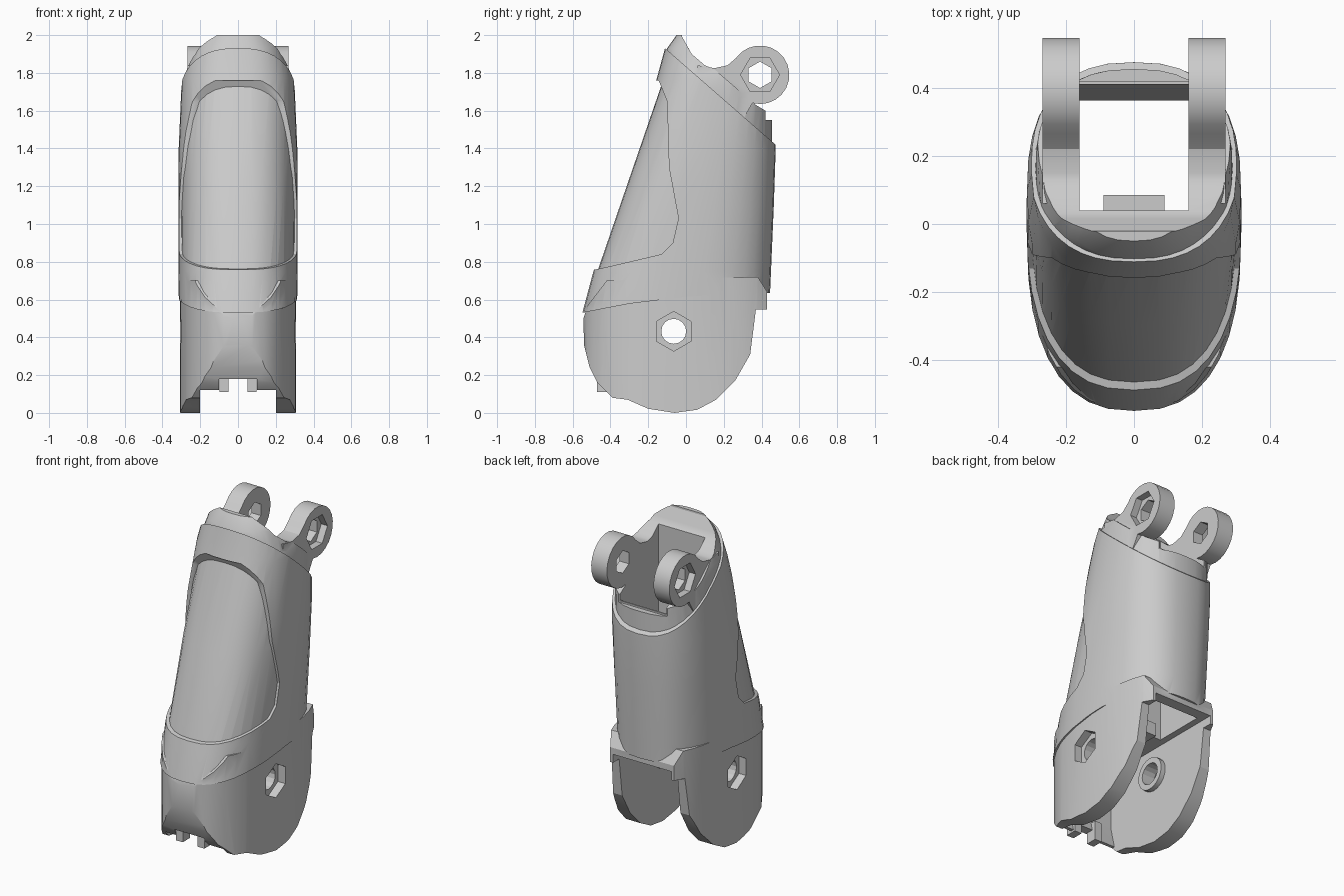
import bpy, bmesh, math

if "Cube" in bpy.data.objects:
    bpy.data.objects.remove(bpy.data.objects["Cube"])


def finish(bm, name):
    bmesh.ops.recalc_face_normals(bm, faces=bm.faces)
    me = bpy.data.meshes.new(name)
    bm.to_mesh(me)
    bm.free()
    ob = bpy.data.objects.new(name, me)
    bpy.context.collection.objects.link(ob)
    return ob


def prism(name, pts, x0, x1):
    """Side outline (y, z) extruded along x."""
    bm = bmesh.new()
    a = [bm.verts.new((x0, y, z)) for y, z in pts]
    b = [bm.verts.new((x1, y, z)) for y, z in pts]
    bm.faces.new(a)
    bm.faces.new(b[::-1])
    for i in range(len(pts)):
        j = (i + 1) % len(pts)
        bm.faces.new((a[i], a[j], b[j], b[i]))
    return finish(bm, name)


def box(name, x0, x1, y0, y1, z0, z1):
    return prism(name, [(y0, z0), (y1, z0), (y1, z1), (y0, z1)], x0, x1)


def arc(cy, cz, r, a0, a1, n):
    return [(cy + r * math.cos(math.radians(a0 + (a1 - a0) * i / n)),
             cz + r * math.sin(math.radians(a0 + (a1 - a0) * i / n))) for i in range(n + 1)]


def rod(name, cy, cz, r, n, x0, x1, turn=0):
    return prism(name, arc(cy, cz, r, turn, turn + 360, n)[:-1], x0, x1)


def loft(name, rings, n=36, e=2.5):
    """Stack of rounded sections: (z, front y, back y, half width)."""
    bm = bmesh.new()
    loops = []
    for z, f, b, w in rings:
        loop = []
        for i in range(n):
            t = 2 * math.pi * i / n
            c, s = math.cos(t), math.sin(t)
            x = math.copysign(abs(c) ** (2 / e), c) * w
            y = (f + b) / 2 + math.copysign(abs(s) ** (2 / e), s) * (b - f) / 2
            loop.append(bm.verts.new((x, y, z)))
        loops.append(loop)
    for p, q in zip(loops, loops[1:]):
        for i in range(n):
            j = (i + 1) % n
            bm.faces.new((p[i], p[j], q[j], q[i]))
    bm.faces.new(loops[0][::-1])
    bm.faces.new(loops[-1])
    return finish(bm, name)


def combine(ob, other, op):
    m = ob.modifiers.new(op, 'BOOLEAN')
    m.operation, m.object, m.solver = op, other, 'EXACT'
    bpy.context.view_layer.objects.active = ob
    bpy.ops.object.modifier_apply(modifier=m.name)
    bpy.data.objects.remove(other, do_unlink=True)


# Outer sleeve: slanted hem, recessed front panel, sloping top seam
body = loft("finger_segment", [
    (0.45, -0.57, 0.437, 0.312), (0.75, -0.49, 0.45, 0.315), (1.1, -0.375, 0.465, 0.316),
    (1.4, -0.277, 0.475, 0.314), (1.77, -0.155, 0.473, 0.298), (2.0, -0.092, 0.46, 0.25)])
combine(body, prism("sleeve_outline", [
    (-0.8, 0.48), (-0.55, 0.53), (-0.3, 0.578), (0, 0.615), (0.25, 0.63), (0.6, 0.637),
    (0.6, 1.31), (-0.11, 1.93), (-0.8, 2.3), (-0.8, 1.80),
    (-0.145, 1.76), (-0.1, 1.65), (-0.09, 1.3), (-0.04, 1.03), (-0.07, 0.9), (-0.13, 0.84),
    (-0.45, 0.765), (-0.8, 0.70)], -0.5, 0.5), 'INTERSECT')

# Inner core: the panel surface and the cap above the seam
core = loft("core", [
    (0.5, -0.53, 0.42, 0.297), (0.77, -0.462, 0.435, 0.3), (1.25, -0.297, 0.455, 0.302),
    (1.735, -0.13, 0.455, 0.288), (1.79, -0.142, 0.453, 0.28), (1.93, -0.1, 0.445, 0.235),
    (2.0, -0.05, 0.44, 0.19)])
combine(core, prism("core_outline", [
    (-0.8, 0.72), (-0.45, 0.66), (0, 0.65), (0.6, 0.67), (0.6, 1.55), (0.42, 1.55), (0.42, 1.6),
    (0.37, 1.63), (0.15, 1.82), (0.1, 1.84), (0.03, 1.9), (-0.02, 1.99), (-0.03, 2.1),
    (-0.8, 2.1)], -0.5, 0.5), 'INTERSECT')

# Lower fork with rounded cheeks
fork = loft("fork", [(-0.1, -0.545, 0.54, 0.307), (0.8, -0.545, 0.54, 0.307)])
combine(fork, prism("fork_outline", [
    (-0.52, 0.57), (-0.543, 0.5), (-0.54, 0.36), (-0.51, 0.24), (-0.47, 0.16), (-0.39, 0.08),
    (-0.31, 0.07), (-0.2, 0.022), (-0.06, 0), (0.06, 0.017), (0.16, 0.07), (0.26, 0.17),
    (0.34, 0.31), (0.37, 0.548), (0.43, 0.548), (0.43, 0.64), (0.38, 0.72), (-0.42, 0.70)],
    -0.5, 0.5), 'INTERSECT')

# Upper hinge lugs, split later by the hollow
LUG, PIVOT = (0.392, 1.79), (-0.065, 0.432)
lugs = prism("lugs", [(0.06, 1.5), (0.06, 1.84), (0.15, 1.825), (0.22, 1.84)]
             + arc(*LUG, 0.155, 145, -105, 16) + [(0.3, 1.55), (0.3, 1.5)], -0.268, 0.268)

for part in (core, fork, lugs):
    combine(body, part, 'UNION')

# Hollow, fork slot and front notch
combine(body, prism("hollow", [
    (0.04, 0.5), (0.362, 0.5), (0.362, 1.1), (0.41, 1.56), (0.7, 1.56), (0.7, 2.3), (0.04, 2.3)],
    -0.16, 0.16), 'DIFFERENCE')
combine(body, prism("slot", [
    (-0.7, -0.1), (-0.7, 0.12), (-0.41, 0.12), (-0.44, 0.25), (-0.44, 0.42), (-0.38, 0.54),
    (-0.28, 0.6), (0.7, 0.6), (0.7, -0.1)], -0.2, 0.2), 'DIFFERENCE')
combine(body, box("notch", -0.1, 0.1, -0.7, -0.3, -0.05, 0.18), 'DIFFERENCE')

# Bosses inside the cheeks, small stops at the notch, ledge in the hollow
for s in (-1, 1):
    lo, hi = sorted((s * 0.17, s * 0.22))
    combine(body, rod("boss", *PIVOT, 0.1, 20, lo, hi), 'UNION')
    lo, hi = sorted((s * 0.05, s * 0.098))
    combine(body, box("stop", lo, hi, -0.47, -0.4, 0.11, 0.23), 'UNION')
combine(body, box("ledge", -0.09, 0.09, -0.02, 0.085, 0.58, 0.66), 'UNION')

# Pin holes with hexagonal pockets on both sides
combine(body, rod("pin_hole", *PIVOT, 0.066, 16, -0.5, 0.5), 'DIFFERENCE')
combine(body, rod("lug_hole", *LUG, 0.07, 6, -0.5, 0.5, 30), 'DIFFERENCE')
for s in (-1, 1):
    lo, hi = sorted((s * 0.255, s * 0.5))
    combine(body, rod("hex_pocket", *PIVOT, 0.105, 6, lo, hi, 30), 'DIFFERENCE')
    lo, hi = sorted((s * 0.225, s * 0.5))
    combine(body, rod("lug_pocket", *LUG, 0.103, 6, lo, hi), 'DIFFERENCE')

bpy.ops.object.select_all(action='DESELECT')
body.select_set(True)
bpy.context.view_layer.objects.active = body
bpy.ops.object.shade_smooth_by_angle(angle=math.radians(22))
